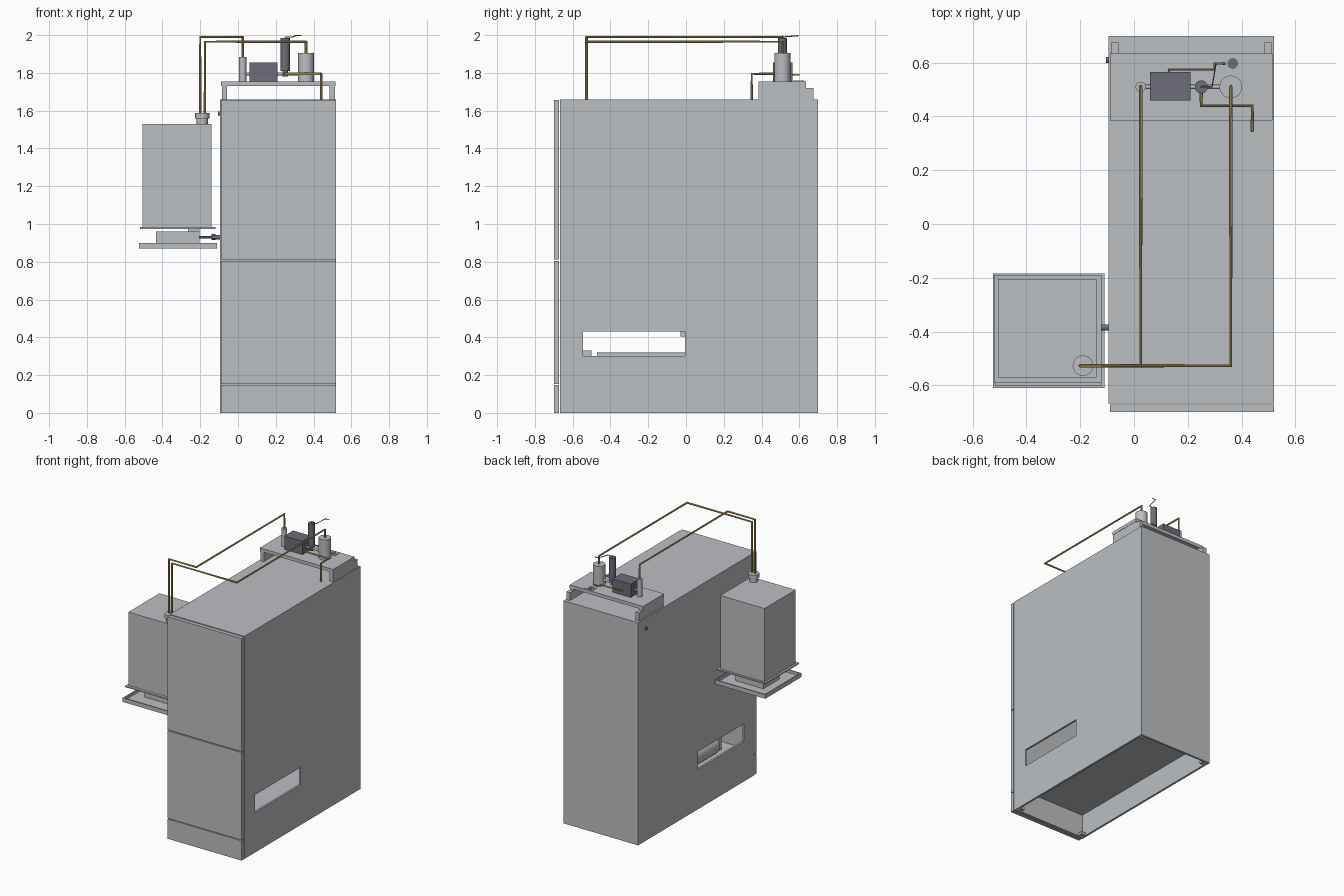
import bpy, bmesh, math
from mathutils import Vector, Matrix

if "Cube" in bpy.data.objects:
    bpy.data.objects.remove(bpy.data.objects["Cube"])


def material(name, rgb):
    m = bpy.data.materials.new(name)
    m.use_nodes = True
    m.diffuse_color = (*rgb, 1)
    m.node_tree.nodes["Principled BSDF"].inputs["Base Color"].default_value = (*rgb, 1)
    return m


GREY = material("light grey steel", (0.50, 0.52, 0.54))
DARK = material("dark grey", (0.15, 0.155, 0.19))
BRASS = material("brass", (0.52, 0.40, 0.13))


def finish(name, bm, mat):
    me = bpy.data.meshes.new(name)
    bmesh.ops.recalc_face_normals(bm, faces=bm.faces)
    bm.to_mesh(me)
    bm.free()
    me.materials.append(mat)
    ob = bpy.data.objects.new(name, me)
    bpy.context.collection.objects.link(ob)
    return ob


def select(ob):
    bpy.ops.object.select_all(action='DESELECT')
    ob.select_set(True)
    bpy.context.view_layer.objects.active = ob


def box(name, x, y, z, mat=GREY):
    """Box from (min, max) ranges."""
    bm = bmesh.new()
    bmesh.ops.create_cube(bm, size=1)
    for v in bm.verts:
        v.co = [r[0] if c < 0 else r[1] for c, r in zip(v.co, (x, y, z))]
    return finish(name, bm, mat)


def rod(name, a, b, radius, mat=GREY, sides=32):
    """Cylinder between two points."""
    a, b = Vector(a), Vector(b)
    turn = (b - a).to_track_quat('Z', 'Y').to_matrix().to_4x4()
    bm = bmesh.new()
    bmesh.ops.create_cone(bm, cap_ends=True, segments=sides, radius1=radius, radius2=radius,
                          depth=(b - a).length, matrix=Matrix.Translation((a + b) / 2) @ turn)
    ob = finish(name, bm, mat)
    select(ob)
    bpy.ops.object.shade_smooth_by_angle()
    return ob


def pipe(name, points, radius=0.007, mat=BRASS):
    """Round pipe along a path with square bends."""
    cu = bpy.data.curves.new(name, 'CURVE')
    cu.dimensions = '3D'
    cu.bevel_depth = radius
    cu.bevel_resolution = 2
    cu.use_fill_caps = True
    sp = cu.splines.new('POLY')
    sp.points.add(len(points) - 1)
    for p, co in zip(sp.points, points):
        p.co = (*co, 1)
    cu.materials.append(mat)
    ob = bpy.data.objects.new(name, cu)
    bpy.context.collection.objects.link(ob)
    select(ob)
    bpy.ops.object.convert(target='MESH')
    bpy.ops.object.shade_smooth_by_angle()


def cut(ob, x, y, z):
    """Cut a box-shaped hollow out of an object."""
    tool = box("cutter", x, y, z)
    tool.hide_render = True
    mod = ob.modifiers.new("cut", 'BOOLEAN')
    mod.operation = 'DIFFERENCE'
    mod.solver = 'EXACT'
    mod.object = tool
    select(ob)
    bpy.ops.object.modifier_apply(modifier=mod.name)
    bpy.data.objects.remove(tool)


# Cabinet shell: open base recess, inner chamber, window through both sides
X0, X1 = -0.095, 0.52
cabinet = box("cabinet", (X0, X1), (-0.668, 0.70), (0, 1.66))
cut(cabinet, (X0 + 0.015, X1 - 0.015), (-0.65, 0.685), (-0.1, 0.175))
cut(cabinet, (X0 + 0.015, X1 - 0.015), (-0.65, 0.685), (0.19, 1.64))
cut(cabinet, (X0 - 0.1, X1 + 0.1), (-0.545, -0.005), (0.30, 0.43))

# Front panels
for name, z in (("kick_plate", (0, 0.147)), ("lower_door", (0.153, 0.805)),
                ("upper_door", (0.812, 1.656))):
    box(name, (-0.09, X1), (-0.70, -0.672), z)

# Corner feet in the base recess
for sx, x in (("right", X0 + 0.015), ("left", X1 - 0.05)):
    for sy, y in (("front", -0.65), ("back", 0.65)):
        box(f"{sy}_{sx}_foot", (x, x + 0.035), (y, y + 0.035), (0.0, 0.02))

# Drum and fittings inside the chamber
rod("inner_drum", (0.12, -0.47, 0.25), (0.12, 0.5, 0.25), 0.07)
box("drum_bracket", (0.09, 0.15), (-0.545, -0.50), (0.19, 0.33))
box("window_corner_block", (0.3, 0.35), (-0.03, -0.005), (0.405, 0.45))
rod("side_bolt", (-0.105, 0.61, 1.585), (-0.09, 0.61, 1.585), 0.011, DARK, 16)

# Roof deck on two rails
for side, x in (("right", -0.085), ("left", 0.485)):
    box(f"{side}_deck_rail", (x, x + 0.028), (0.385, 0.675), (1.66, 1.72))
    box(f"{side}_deck_rail_top", (x, x + 0.028), (0.385, 0.635), (1.72, 1.73))
box("deck", (-0.09, 0.515), (0.385, 0.635), (1.73, 1.755))
box("drain_plate", (0.335, 0.40), (0.57, 0.625), (1.755, 1.759))
rod("drain_hole", (0.367, 0.597, 1.757), (0.367, 0.597, 1.761), 0.02, DARK)

# Roof equipment
rod("slim_canister", (0.025, 0.51, 1.755), (0.025, 0.51, 1.885), 0.019)
box("compressor_box", (0.06, 0.21), (0.46, 0.565), (1.755, 1.855), DARK)
rod("large_canister", (0.36, 0.51, 1.755), (0.36, 0.51, 1.905), 0.042)
rod("filter_neck", (0.25, 0.51, 1.78), (0.25, 0.51, 1.815), 0.014, DARK, 16)
rod("filter", (0.25, 0.51, 1.81), (0.25, 0.51, 1.985), 0.024, DARK)
rod("filter_link", (0.03, 0.51, 1.795), (0.36, 0.51, 1.795), 0.008, GREY, 16)
pipe("filter_hook", [(0.25, 0.51, 1.98), (0.25, 0.51, 1.99), (0.29, 0.51, 1.99),
                     (0.305, 0.595, 1.997), (0.335, 0.595, 1.997)], 0.003, DARK)

# Brass pipework
pipe("drain_pipe", [(0.13, 0.56, 1.79), (0.13, 0.575, 1.79), (0.30, 0.575, 1.79),
                    (0.30, 0.597, 1.79), (0.34, 0.597, 1.79)], 0.005)
pipe("cabinet_feed", [(0.25, 0.51, 1.795), (0.25, 0.44, 1.795), (0.44, 0.44, 1.795),
                      (0.44, 0.348, 1.795), (0.44, 0.348, 1.65)])
TY = -0.527
pipe("outer_line", [(0.025, 0.51, 1.88), (0.025, 0.51, 1.99), (0.025, TY, 1.99),
                    (-0.20, TY, 1.99), (-0.20, TY, 1.57)])
pipe("inner_line", [(0.36, 0.51, 1.90), (0.36, 0.51, 1.965), (0.36, TY, 1.965),
                    (-0.175, TY, 1.965), (-0.175, TY, 1.57)])

# Side tank with its cap, flange and sump
box("tank", (-0.505, -0.14), (-0.57, -0.205), (0.98, 1.53))
box("tank_flange", (-0.52, -0.12), (-0.59, -0.19), (0.974, 0.983))
rod("tank_neck", (-0.19, TY, 1.53), (-0.19, TY, 1.56), 0.03)
rod("tank_cap", (-0.19, TY, 1.558), (-0.19, TY, 1.588), 0.038)
box("sump", (-0.435, -0.205), (-0.48, -0.29), (0.88, 0.96))
box("sump_riser", (-0.265, -0.205), (-0.42, -0.35), (0.96, 0.976))

# Drip tray with raised rim
tray = box("drip_tray", (-0.525, -0.11), (-0.61, -0.185), (0.87, 0.90))
cut(tray, (-0.515, -0.12), (-0.60, -0.195), (0.88, 1.0))

# Outlet from the sump into the cabinet
rod("outlet_pipe", (-0.21, -0.385, 0.93), (-0.13, -0.385, 0.93), 0.006, DARK, 16)
rod("outlet_nut", (-0.14, -0.385, 0.93), (-0.12, -0.385, 0.93), 0.016, DARK, 6)
rod("outlet_fitting", (-0.12, -0.385, 0.93), (-0.09, -0.385, 0.93), 0.012, DARK, 16)
